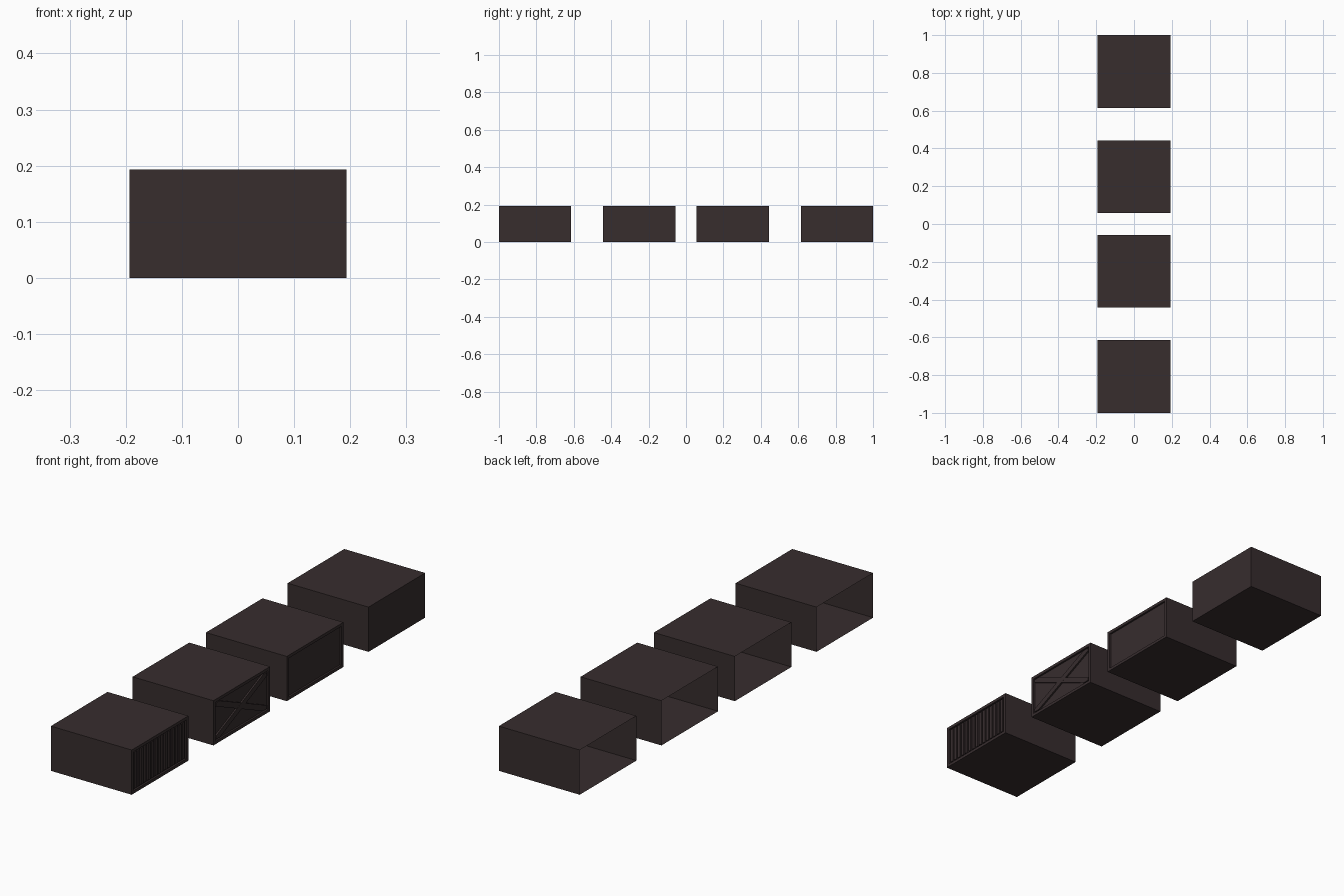
import bpy, bmesh

if "Cube" in bpy.data.objects:
    bpy.data.objects.remove(bpy.data.objects["Cube"])

W, H = 0.386, 0.193          # drawer width/depth and height
FRAME, DEPTH = 0.018, 0.008  # front frame width and recess depth
X1 = W / 2

wood = bpy.data.materials.new("dark_brown_wood")
wood.diffuse_color = (0.038, 0.026, 0.027, 1)
wood.use_nodes = True
wood.node_tree.nodes["Principled BSDF"].inputs["Base Color"].default_value = wood.diffuse_color


def finish(bm, name, y):
    me = bpy.data.meshes.new(name)
    bm.to_mesh(me)
    bm.free()
    me.materials.append(wood)
    ob = bpy.data.objects.new(name, me)
    ob.location = (0, y, H / 2)
    bpy.context.collection.objects.link(ob)


def shell(name, y, recessed):
    """Thin box, open at the back (-x), optionally with a framed front (+x)."""
    bm = bmesh.new()
    bmesh.ops.create_cube(bm, size=1)
    bmesh.ops.scale(bm, vec=(W, W, H), verts=bm.verts)
    bm.normal_update()
    front = [f for f in bm.faces if f.normal.x > 0.9]
    back = [f for f in bm.faces if f.normal.x < -0.9]
    if recessed:
        bmesh.ops.inset_region(bm, faces=front, thickness=FRAME)
        # straight step back to the recessed panel
        ext = bmesh.ops.extrude_discrete_faces(bm, faces=front)["faces"]
        panel = ext[0]
        rim = [v.co.copy() for v in panel.verts]
        for v in panel.verts:
            v.co.x -= DEPTH
        low = list(panel.verts)
        top = [bm.verts.new(c) for c in rim]
        for i in range(4):
            j = (i + 1) % 4
            bm.faces.new((low[j], low[i], top[i], top[j]))
        bmesh.ops.remove_doubles(bm, verts=bm.verts, dist=1e-5)
    bmesh.ops.delete(bm, geom=back, context='FACES')
    finish(bm, name, y)


def prism(bm, pts, x0, x1):
    """Extrude a (y, z) outline from x0 to x1."""
    a = [bm.verts.new((x0, p, q)) for p, q in pts]
    b = [bm.verts.new((x1, p, q)) for p, q in pts]
    bm.faces.new(b)
    for i in range(len(pts)):
        j = (i + 1) % len(pts)
        bm.faces.new((a[i], a[j], b[j], b[i]))


centres = (-0.807, -0.25, 0.25, 0.807)
names = ("slatted_drawer", "braced_drawer", "panelled_drawer", "plain_drawer")
for n, y in zip(names, centres):
    shell(n, y, n != "plain_drawer")

A, B = W / 2 - FRAME, H / 2 - FRAME   # half size of the recess

# vertical slats
bm = bmesh.new()
N = 15
pitch = 2 * A / N
for i in range(N):
    c = -A + pitch * (i + 0.5)
    h = pitch * 0.32
    prism(bm, [(c - h, -B), (c + h, -B), (c + h, B), (c - h, B)],
          X1 - DEPTH, X1 - 0.002)
finish(bm, "front_slats", centres[0])

# crossed braces, second one mirrored
bm = bmesh.new()
S, R = 0.028, 0.014
brace = [(-A, -B), (-A + S, -B), (A, B - R), (A, B), (A - S, B), (-A, -B + R)]
prism(bm, brace, X1 - DEPTH, X1 - 0.001)
prism(bm, [(-p, q) for p, q in reversed(brace)], X1 - DEPTH, X1 - 0.0015)
finish(bm, "front_cross_brace", centres[1])
